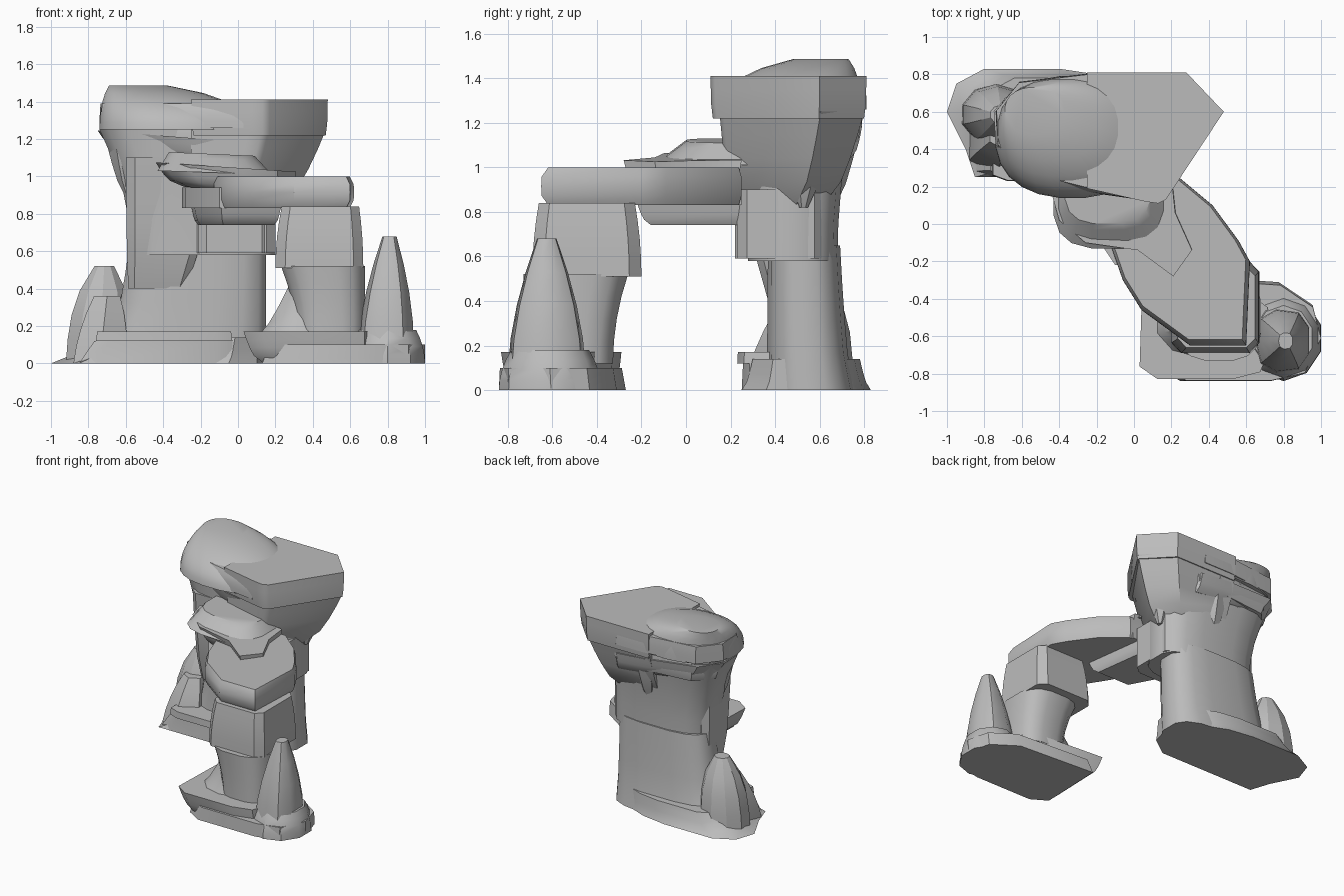
import bpy
import bmesh
import math

start_cube = bpy.data.objects.get("Cube")
if start_cube:
    bpy.data.objects.remove(start_cube, do_unlink=True)

# One stone colour for everything
stone = bpy.data.materials.new("grey stone")
stone.use_nodes = True
stone.diffuse_color = (.5, .5, .5, 1)
stone.node_tree.nodes["Principled BSDF"].inputs["Base Color"].default_value = stone.diffuse_color


def rounded(sides, power):
    """Outline between a circle (power two) and a square (high power)."""
    points = []
    for i in range(sides):
        turn = math.tau * (i + .5) / sides
        points.append([math.copysign(abs(value) ** (2 / power), value)
                       for value in (math.cos(turn), math.sin(turn))])
    return points


def fitted(outline):
    """Scale an outline to a unit square."""
    xs, ys = zip(*outline)
    return [((x - min(xs)) / (max(xs) - min(xs)), (y - min(ys)) / (max(ys) - min(ys)))
            for x, y in outline]


# Profiles: width of a rock as its height goes from nought to one
def taper(end, power=1):
    return lambda t: 1 + (end - 1) * t ** power


def flare(start, power=1):
    return lambda t: start + (1 - start) * t ** power


def worn(t):
    """Upright sides with worn upper and lower edges."""
    return 1 - .05 * abs(2 * t - 1) ** 4


def domed(t):
    return math.sqrt(1 - .85 * t * t)


def rock(name, outline, x, y, z, profile=worn, steps=4, pivot=(.5, .5), lean=(0, 0), tilt=0,
         sharp=35):
    """Fill the given box with an outline swept upwards along a profile."""
    shape = fitted(outline)
    bm = bmesh.new()
    rings = []
    for step in range(steps + 1):
        t = step / steps
        width = profile(t)
        level = []
        for u, v in shape:
            a = pivot[0] + (u - pivot[0]) * width
            b = pivot[1] + (v - pivot[1]) * width
            level.append(bm.verts.new((x[0] + a * (x[1] - x[0]) + lean[0] * t,
                                       y[0] + b * (y[1] - y[0]) + lean[1] * t,
                                       z[0] + t * (z[1] - z[0]) + tilt * (u - .5))))
        rings.append(level)
    for low, high in zip(rings, rings[1:]):
        for i in range(len(shape)):
            bm.faces.new((low[i - 1], low[i], high[i], high[i - 1]))
    bm.faces.new(rings[0])
    bm.faces.new(rings[-1])
    bmesh.ops.recalc_face_normals(bm, faces=bm.faces[:])
    mesh = bpy.data.meshes.new(name)
    bm.to_mesh(mesh)
    bm.free()
    mesh.materials.append(stone)
    obj = bpy.data.objects.new(name, mesh)
    bpy.context.collection.objects.link(obj)
    bpy.ops.object.select_all(action='DESELECT')
    obj.select_set(True)
    bpy.context.view_layer.objects.active = obj
    bpy.ops.object.shade_smooth_by_angle(angle=math.radians(sharp))


# Shared outlines seen from above
block = rounded(8, 7)
column = rounded(16, 3)
boulder = rounded(10, 2)

# Large pillar: foot, ledge and shaft
foot = [(-.85, .25), (-.05, .25), (.1, .36), (.15, .55), (0, .72), (-.2, .8), (-.4, .83), (-.8, .83),
        (-.95, .75), (-1, .6), (-.9, .4)]
rock("large_foot", foot, x=(-1, .15), y=(.25, .83), z=(0, .14), profile=taper(.83, .6),
     pivot=(1, .5))
rock("ledge_base", block, x=(-.85, -.03), y=(.25, .55), z=(0, .12), profile=taper(.9),
     pivot=(1, .2), steps=1)
rock("ledge_top", block, x=(-.76, -.03), y=(.23, .5), z=(.12, .17), steps=1, profile=taper(.98))
rock("shaft_lower", column, x=(-.75, .15), y=(.36, .76), z=(0, .65), profile=taper(.81, .5),
     pivot=(1, .1))
rock("shaft_upper", column, x=(-.74, .2), y=(.26, .75), z=(.58, 1.25), profile=flare(.82, 2),
     pivot=(1, .2))
rock("shaft_shoulder", block, x=(-.6, -.16), y=(.27, .6), z=(.4, 1.1), profile=flare(.7, .5),
     pivot=(.1, 1))

# Crown: flat wedge on one side, domed slab on the other
wedge = [(-.25, .19), (.06, .12), (.13, .11), (.17, .13), (.48, .6), (.28, .81), (-.25, .81)]
rock("wedge_root", block, x=(-.22, .2), y=(.23, .62), z=(.59, .9), profile=taper(1), steps=1)
rock("wedge_flare", wedge, x=(-.25, .47), y=(.15, .8), z=(.83, 1.25), profile=flare(.62, .6),
     pivot=(0, .25))
rock("wedge_top", wedge, x=(-.25, .48), y=(.11, .81), z=(1.22, 1.41), profile=flare(.97, .3),
     steps=3)
cap = [(-.74, .6), (-.73, .4), (-.58, .25), (-.2, .16), (.1, .12), (.2, .3), (.2, .7),
       (.1, .81), (-.15, .81), (-.6, .76)]
rock("crown_neck", cap, x=(-.69, .15), y=(.2, .78), z=(1.1, 1.3))
rock("crown_ledge", cap, x=(-.75, .13), y=(.18, .79), z=(1.07, 1.21), profile=flare(.8, .5),
     pivot=(1, .6), tilt=-.07)
rock("crown_slab", cap, x=(-.74, .12), y=(.13, .81), z=(1.26, 1.39), profile=taper(.94, 3),
     pivot=(.1, .8))
rock("crown_dome", rounded(24, 2.3), x=(-.74, .08), y=(.14, .79), z=(1.25, 1.485), profile=domed,
     steps=6, pivot=(.1, .85), sharp=50)

# Hanging lobes around the back of the crown
for i in range(6):
    turn = math.radians(30 * (i + 1))
    cx = .42 * math.cos(turn) - .16
    cy = .24 * math.sin(turn) + .44
    rock("hanging_lobe_%d" % i, rounded(7, 2), x=(cx - .14, cx + .14), y=(cy - .14, cy + .12),
         z=(.82 + .07 * (i % 2), 1.25), profile=flare(.15, .7), pivot=(.5, .4))

# Low spire beside the large pillar
rock("low_spire", boulder, x=(-.92, -.57), y=(.42, .75), z=(0, .52), profile=taper(.3, 3),
     lean=(.03, 0), sharp=25)
rock("low_spire_front", rounded(6, 2), x=(-.88, -.6), y=(.26, .58), z=(0, .36),
     profile=taper(.5, 2), lean=(.04, .06), sharp=25)

# Bridge: main slab, upper shelf, raised step and underside
span = [(.24, .25), (-.1, .25), (-.13, -.1), (-.06, -.3), (.04, -.46), (.3, -.65),
        (.6, -.65), (.62, -.2), (.56, -.09), (.42, .1)]
rock("bridge_slab", span, x=(-.13, .62), y=(-.65, .25), z=(.83, 1), pivot=(.4, .7))
shelf = [(.2, .25), (-.4, .25), (-.44, .16), (-.4, .02), (-.26, -.1), (.02, -.14),
         (.21, -.28), (.31, -.14), (.22, .06)]
rock("bridge_shelf", shelf, x=(-.44, .31), y=(-.28, .25), z=(.92, 1.05), profile=flare(.8, .5),
     pivot=(1, .6), tilt=-.05)
rock("bridge_step", column, x=(-.43, .18), y=(-.13, .4), z=(1.02, 1.12), profile=taper(.75),
     pivot=(.4, 1), tilt=-.02)
belly = [(-.3, .25), (-.28, .05), (-.1, -.22), (.3, -.22), (.22, .25)]
rock("bridge_under", belly, x=(-.3, .3), y=(-.22, .25), z=(.83, .94), steps=1, profile=taper(1))
rock("bridge_belly", belly, x=(-.25, .23), y=(-.22, .25), z=(.74, .84), profile=flare(.85, .5),
     pivot=(.5, .9))
rock("bridge_root", block, x=(-.21, .17), y=(.22, .5), z=(.59, .76), steps=1, profile=taper(1))

# Small leg: foot, stacked stones and tall spire
base = [(.04, -.76), (.17, -.83), (.7, -.83), (.9, -.79), (1, -.6), (.95, -.43),
        (.75, -.31), (.06, -.27)]
rock("small_foot", base, x=(.13, 1), y=(-.84, -.27), z=(0, .1), profile=taper(.96), pivot=(1, .2))
rock("foot_block", base, x=(.03, .75), y=(-.83, -.29), z=(0, .17), profile=flare(.85, .5),
     pivot=(1, .6))
rock("leg_stump", boulder, x=(.11, .55), y=(-.72, -.34), z=(.15, .41), profile=taper(.5, .7),
     lean=(.05, 0))
rock("leg_lower", column, x=(.23, .68), y=(-.73, -.26), z=(.12, .52), profile=flare(.82, 2),
     pivot=(1, .2))
rock("leg_upper", block, x=(.2, .67), y=(-.69, -.2), z=(.51, .84), profile=taper(.88, 2),
     pivot=(.6, .5))
rock("tall_spire_base", boulder, x=(.6, 1), y=(-.84, -.38), z=(0, .18), profile=taper(.76, 2))
rock("tall_spire", rounded(9, 2.5), x=(.64, .94), y=(-.8, -.45), z=(.08, .68),
     profile=taper(.25, 1.7), lean=(.02, 0), sharp=40)
